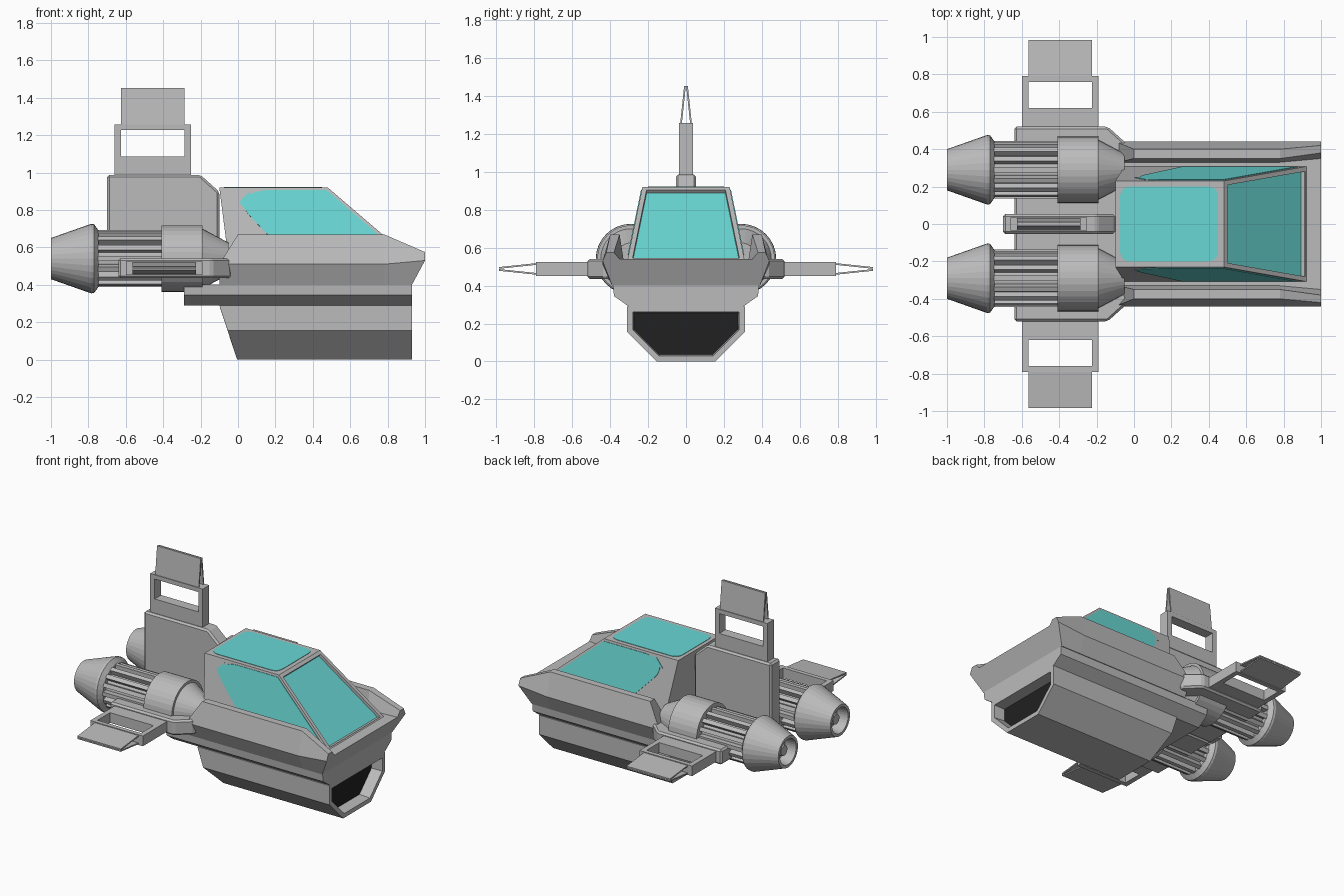
import bpy, bmesh, math
from mathutils import Vector

if "Cube" in bpy.data.objects:
    bpy.data.objects.remove(bpy.data.objects["Cube"])


def material(name, col):
    m = bpy.data.materials.new(name)
    m.diffuse_color = (*col, 1)
    m.use_nodes = True
    m.node_tree.nodes["Principled BSDF"].inputs["Base Color"].default_value = m.diffuse_color
    return m


GREY = material("hull grey", (0.50, 0.50, 0.50))
GLASS = material("cyan glass", (0.14, 0.68, 0.66))
BLACK = material("intake black", (0.015, 0.015, 0.015))


def finish(name, bm, *mats):
    bmesh.ops.recalc_face_normals(bm, faces=bm.faces[:])
    me = bpy.data.meshes.new(name)
    bm.to_mesh(me)
    bm.free()
    for m in mats:
        me.materials.append(m)
    ob = bpy.data.objects.new(name, me)
    bpy.context.collection.objects.link(ob)
    return ob


def prism(name, pts, vec, mat=GREY, faces=None):
    """Flat outline (or several faces on shared points) pushed along vec."""
    bm = bmesh.new()
    vs = [bm.verts.new(p) for p in pts]
    fs = [bm.faces.new([vs[i] for i in f]) for f in (faces or [range(len(vs))])]
    ext = bmesh.ops.extrude_face_region(bm, geom=fs, use_keep_orig=True)
    moved = [g for g in ext["geom"] if isinstance(g, bmesh.types.BMVert)]
    bmesh.ops.translate(bm, verts=moved, vec=Vector(vec))
    return finish(name, bm, mat)


def loft(sections):
    """Closed skin through half sections of (x, y, z), mirrored in y."""
    bm = bmesh.new()
    rings = []
    for s in sections:
        full = s + [(x, -y, z) for x, y, z in reversed(s)]
        rings.append([bm.verts.new(p) for p in full])
    n = len(rings[0])
    for a, b in zip(rings, rings[1:]):
        for i in range(n):
            j = (i + 1) % n
            bm.faces.new((a[i], a[j], b[j], b[i]))
    bm.faces.new(rings[0])
    bm.faces.new(rings[-1])
    bmesh.ops.recalc_face_normals(bm, faces=bm.faces[:])
    return bm


def rounded(corners, steps=6):
    """2D outline from (u, v, radius) corners."""
    out = []
    for i, (u, v, r) in enumerate(corners):
        p = Vector((u, v))
        if r == 0:
            out.append(p)
            continue
        a = p + (Vector(corners[i - 1][:2]) - p).normalized() * r
        b = p + (Vector(corners[(i + 1) % len(corners)][:2]) - p).normalized() * r
        for k in range(steps + 1):
            t = k / steps
            out.append(a * (1 - t) ** 2 + p * 2 * t * (1 - t) + b * t * t)
    return out


# Upper hull with raised side rims
HALF = [(0.39, 0.40), (0.44, 0.51), (0.40, 0.67), (0.35, 0.67), (0.33, 0.54)]
rear = [(x, y, z) for x, (y, z) in zip((-0.10, -0.10, 0.0, 0.0, -0.08), HALF)]
mid = [(0.78, y, z) for y, z in HALF]
nose = [(0.93, 0.39, 0.40), (1.0, 0.44, 0.53), (1.0, 0.42, 0.575),
        (1.0, 0.38, 0.575), (1.0, 0.35, 0.54)]
finish("upper_hull", loft([rear, mid, nose]), GREY)

# Middle band under the hull
BAND = [(0.30, 0.288), (0.38, 0.345), (0.385, 0.402)]
finish("middle_hull", loft([[(x, y, z) for y, z in BAND] for x in (-0.29, 0.93)]), GREY)

# Lower hull with recessed intake
LOW = [(-0.005, 0.155, 0.0), (-0.055, 0.31, 0.155), (-0.10, 0.31, 0.29)]
bm = loft([LOW, [(0.93, y, z) for _, y, z in LOW]])
mouth = max(bm.faces, key=lambda f: f.calc_center_median().x)
bmesh.ops.inset_region(bm, faces=[mouth], thickness=0.03, use_even_offset=True)
bmesh.ops.inset_region(bm, faces=[mouth], thickness=0.006, depth=-0.08)
mouth.material_index = 1
finish("lower_hull", bm, GREY, BLACK)

# Cockpit, windscreen recessed in its frame
bm = loft([[(-0.05, 0.31, 0.53), (-0.10, 0.23, 0.92)],
           [(0.935, 0.31, 0.53), (0.48, 0.23, 0.92)]])
screen = max(bm.faces, key=lambda f: f.calc_center_median().x)
bmesh.ops.inset_region(bm, faces=[screen], thickness=0.025, use_even_offset=True)
bmesh.ops.inset_region(bm, faces=[screen], thickness=0.001, depth=-0.02)
screen.material_index = 1
finish("cockpit", bm, GREY, GLASS)

# Roof and side windows
roof = rounded([(-0.075, -0.2, 0.06), (0.45, -0.2, 0.06), (0.45, 0.2, 0.06), (-0.075, 0.2, 0.06)])
prism("roof_window", [(u, v, 0.918) for u, v in roof], (0, 0, 0.005), GLASS)
side = rounded([(0.475, 0.905, 0), (0.875, 0.56, 0), (0.26, 0.56, 0),
                (0.0, 0.835, 0.09), (0.07, 0.905, 0.09)])
for s, label in ((1, "left"), (-1, "right")):
    pts = [(u, s * (0.31 - (v - 0.53) * 0.08 / 0.39 - 0.002), v) for u, v in side]
    prism(label + "_side_window", pts, (0, s * 0.006, 0.001), GLASS)


# Wings and tail fin share one design: root slab, open frame, split tip
def wing(name, place):
    def put(pts):
        return [place(*p) for p in pts]

    def along(t):
        return Vector(place(0, 0, t)) - Vector(place(0, 0, 0))

    root = [(-0.64, 0), (-0.04, 0), (-0.04, 0.43), (-0.14, 0.52), (-0.64, 0.52)]
    ob = prism(name + "_root", put([(x, r, -0.053) for x, r in root]), along(0.106))
    bev = ob.modifiers.new("bevel", "BEVEL")
    bev.width = 0.012
    bev.segments = 1
    x0, x1, h0, h1 = -0.60, -0.19, -0.565, -0.225
    frame = [(x0, 0.50), (x1, 0.50), (x1, 0.79), (x0, 0.79),
             (h0, 0.62), (h1, 0.62), (h1, 0.76), (h0, 0.76)]
    quads = [(i, (i + 1) % 4, 4 + (i + 1) % 4, 4 + i) for i in range(4)]
    prism(name + "_frame", put([(x, r, -0.036) for x, r in frame]), along(0.072), faces=quads)
    for s, label in ((1, "a"), (-1, "b")):
        panel = [(h0, 0.785, s * 0.031), (h1, 0.785, s * 0.031),
                 (h1, 0.985, s * 0.010), (h0, 0.985, s * 0.010)]
        prism(name + "_tip_panel_" + label, put(panel), along(-s * 0.009))


wing("left_wing", lambda x, r, t: (x, r, 0.488 + t))
wing("right_wing", lambda x, r, t: (x, -r, 0.488 + t))
wing("tail_fin", lambda x, r, t: (x - 0.06, t, 0.467 + r))

# Engines: turned body with cooling ribs
PROFILE = [(-0.97, 0), (-0.97, 0.035), (-0.92, 0.045), (-0.92, 0.080), (-1.0, 0.090),
           (-1.0, 0.110), (-0.785, 0.186), (-0.77, 0.184), (-0.745, 0.150), (-0.745, 0.118),
           (-0.41, 0.118), (-0.41, 0.178), (-0.19, 0.178), (-0.19, 0.160),
           (-0.05, 0.085), (-0.05, 0)]
for s, label in ((1, "left"), (-1, "right")):
    cy, cz = s * 0.29, 0.54
    bm = bmesh.new()
    vs = [bm.verts.new((x, r, 0)) for x, r in PROFILE]
    es = [bm.edges.new(p) for p in zip(vs, vs[1:])]
    bmesh.ops.spin(bm, geom=vs + es, cent=(0, 0, 0), axis=(1, 0, 0),
                   angle=2 * math.pi, steps=32, use_merge=True)
    bmesh.ops.remove_doubles(bm, verts=bm.verts[:], dist=1e-4)
    bmesh.ops.translate(bm, verts=bm.verts[:], vec=(0, cy, cz))
    finish(label + "_engine", bm, GREY)
    for k in range(16):
        a = 2 * math.pi * k / 16
        out = Vector((0, math.cos(a), math.sin(a)))
        tan = Vector((0, -math.sin(a), math.cos(a)))
        c = Vector((-0.75, cy, cz))
        pts = [c + out * r + tan * w for r, w in
               ((0.11, -0.014), (0.153, -0.014), (0.153, 0.014), (0.11, 0.014))]
        prism(f"{label}_engine_rib_{k}", pts, (0.345, 0, 0))
